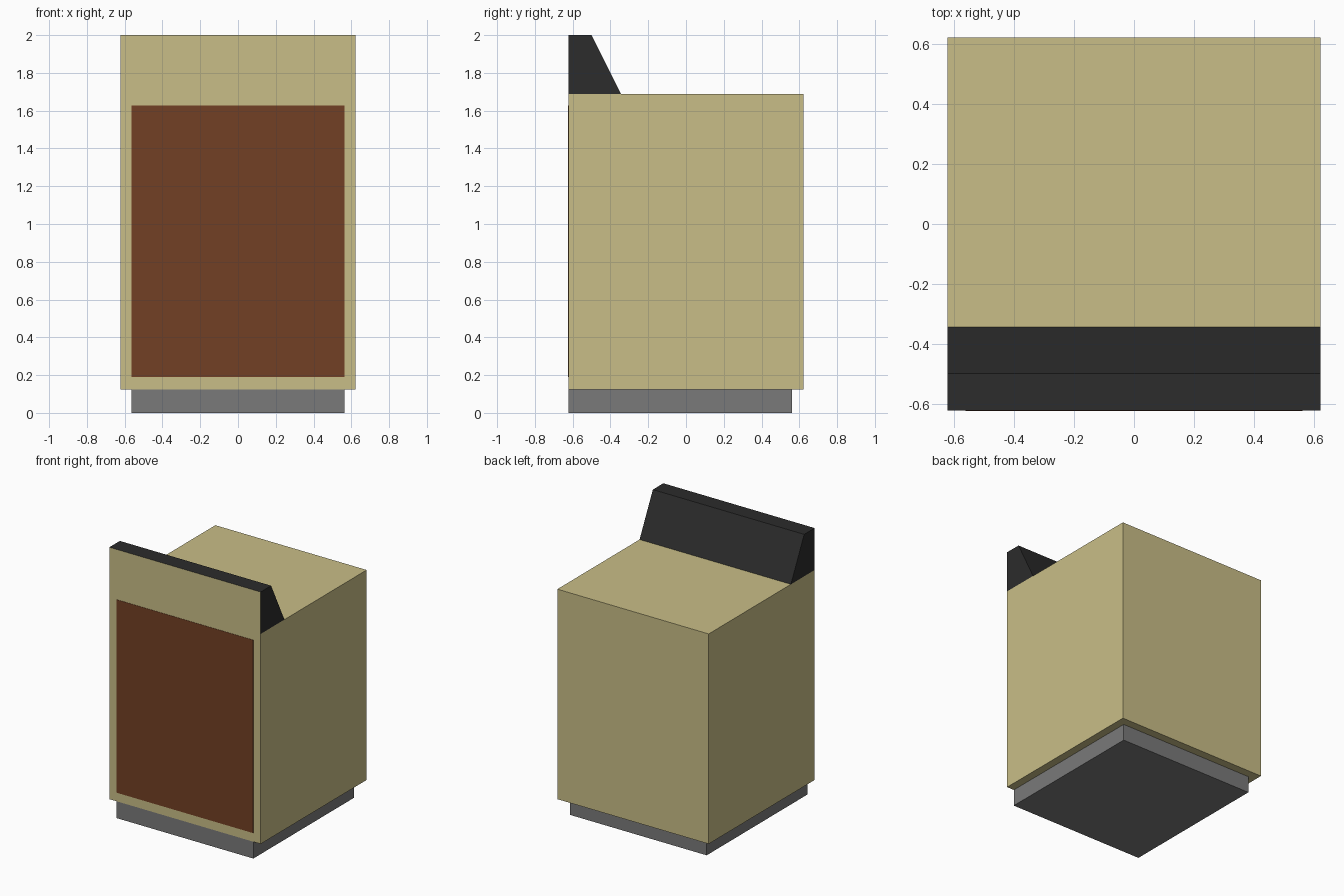
import bpy, bmesh

if "Cube" in bpy.data.objects:
    bpy.data.objects.remove(bpy.data.objects["Cube"])


def material(name, rgb):
    m = bpy.data.materials.new(name)
    m.diffuse_color = (*rgb, 1)
    m.use_nodes = True
    m.node_tree.nodes["Principled BSDF"].inputs["Base Color"].default_value = m.diffuse_color
    return m


tan = material("tan_paint", (0.584, 0.515, 0.242))
brown = material("brown_panel", (0.171, 0.051, 0.018))
dark = material("dark_trim", (0.025, 0.025, 0.025))
grey = material("grey_base", (0.195, 0.195, 0.195))


def prism(name, half_width, profile, *mats):
    """Extrude a (y, z) profile across x, symmetric about x = 0."""
    bm = bmesh.new()
    face = bm.faces.new([bm.verts.new((-half_width, y, z)) for y, z in profile])
    ext = bmesh.ops.extrude_face_region(bm, geom=[face])["geom"]
    verts = [g for g in ext if isinstance(g, bmesh.types.BMVert)]
    bmesh.ops.translate(bm, verts=verts, vec=(2 * half_width, 0, 0))
    bmesh.ops.recalc_face_normals(bm, faces=bm.faces)
    # A second material, if given, goes on the front face
    if len(mats) > 1:
        for f in bm.faces:
            f.material_index = 1 if f.normal.y < -0.99 else 0
    me = bpy.data.meshes.new(name)
    bm.to_mesh(me)
    bm.free()
    for m in mats:
        me.materials.append(m)
    ob = bpy.data.objects.new(name, me)
    bpy.context.collection.objects.link(ob)
    return ob


def rect(y0, y1, z0, z1):
    return [(y0, z0), (y1, z0), (y1, z1), (y0, z1)]


FRONT, BACK = -0.623, 0.623
TOP = 1.688

# Plinth: flush at the front, recessed at the sides and back
prism("base_plinth", 0.5625, rect(FRONT, 0.56, 0, 0.125), grey)
# Main cabinet
prism("cabinet_body", 0.623, rect(FRONT, BACK, 0.125, TOP), tan)
# Sloped console on the front edge, with a tan front face
prism("top_console", 0.623,
      [(FRONT, TOP), (-0.344, TOP), (-0.5, 2.0), (FRONT, 2.0)], dark, tan)
# Thin door panel on the front
prism("front_door", 0.5625, rect(FRONT - 0.002, FRONT, 0.19, 1.627), brown)
